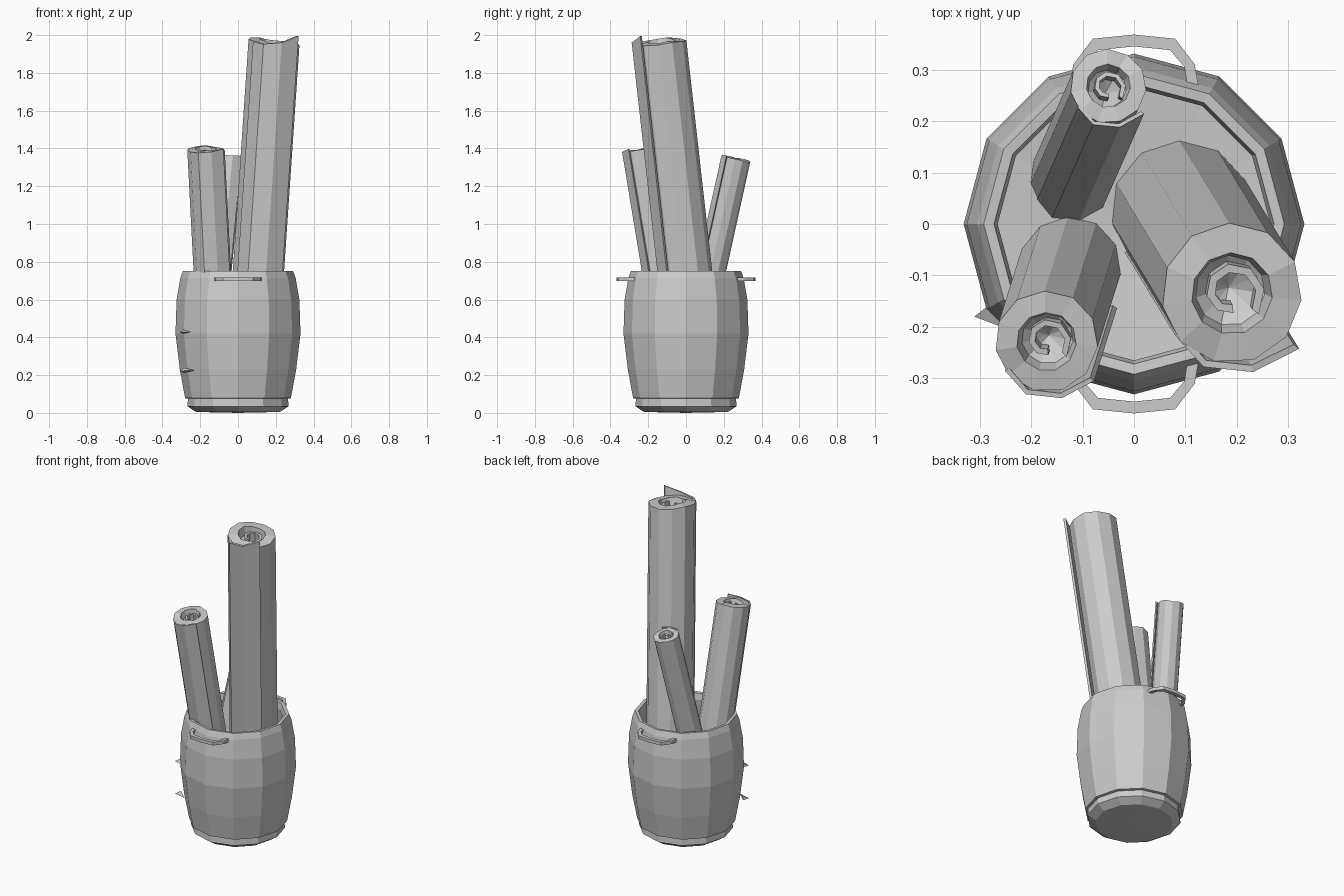
import bpy, bmesh, math, random
from mathutils import Vector

if "Cube" in bpy.data.objects:
    bpy.data.objects.remove(bpy.data.objects["Cube"])

random.seed(4)


def finish(name, bm):
    bmesh.ops.recalc_face_normals(bm, faces=bm.faces)
    me = bpy.data.meshes.new(name)
    bm.to_mesh(me)
    bm.free()
    ob = bpy.data.objects.new(name, me)
    bpy.context.collection.objects.link(ob)
    return ob


def bridge(bm, a, b, closed=True):
    n = len(a)
    for i in range(n if closed else n - 1):
        j = (i + 1) % n
        bm.faces.new((a[i], a[j], b[j], b[i]))


def fan(bm, ring, centre):
    c = bm.verts.new(centre)
    for i in range(len(ring)):
        bm.faces.new((ring[i], ring[(i + 1) % len(ring)], c))


# Barrel: 12-sided turned profile with rim, hollow top and inner floor
def barrel():
    profile = [(0.222, 0.005), (0.268, 0.035), (0.265, 0.075), (0.28, 0.078),
               (0.308, 0.23), (0.331, 0.42), (0.325, 0.60), (0.305, 0.715),
               (0.292, 0.75), (0.272, 0.748), (0.265, 0.71), (0.29, 0.56)]
    bm = bmesh.new()
    rings = []
    for r, z in profile:
        rings.append([bm.verts.new((r * math.cos(k * math.pi / 6),
                                    r * math.sin(k * math.pi / 6), z))
                      for k in range(12)])
    for a, b in zip(rings, rings[1:]):
        bridge(bm, a, b)
    fan(bm, rings[0], (0, 0, 0))
    fan(bm, rings[-1], (0, 0, 0.53))
    return finish("barrel", bm)


# Splinters: thin wedges lifting off the staves
def splinter(name, z, length, h):
    bm = bmesh.new()
    pts = [(-0.285, -0.16, z + h), (-0.31, -0.18, z - h * 0.2), (-0.285, -0.16, z - h),
           (-0.29 + length, -0.165 - length * 0.58, z)]
    v = [bm.verts.new(p) for p in pts]
    for f in ((0, 1, 3), (1, 2, 3), (0, 2, 1), (0, 3, 2)):
        bm.faces.new([v[i] for i in f])
    finish(name, bm)


# Handle: square bar swept along a flat bow
def handle(name, sy):
    outer = [(0.125, 0.27), (0.118, 0.31), (0.08, 0.36), (0, 0.368)]
    inner = [(0.103, 0.27), (0.098, 0.305), (0.07, 0.338), (0, 0.345)]
    full = [p + [(-x, y) for x, y in p[-2::-1]] for p in (outer, inner)]
    bm = bmesh.new()
    rails = [[bm.verts.new((x, y * sy, z)) for x, y in full[k]]
             for k, z in ((0, 0.698), (0, 0.718), (1, 0.718), (1, 0.698))]
    for i in range(4):
        bridge(bm, rails[i], rails[(i + 1) % 4], False)
    for e in (0, -1):
        bm.faces.new([r[e] for r in rails])
    finish(name, bm)


# Rolled scroll: outer wall with loose flap, broad end ring and spiral core
def scroll(name, base, top, R, lift, seam=-39):
    base, top = Vector(base), Vector(top)
    axis = (top - base).normalized()
    u = Vector((1, 0, 0))
    u = (u - axis * u.dot(axis)).normalized()
    w = axis.cross(u)
    bm = bmesh.new()

    def at(o, deg, r, dz=0.0):
        a = math.radians(deg)
        return bm.verts.new(o + (u * math.cos(a) + w * math.sin(a)) * r + axis * dz)

    # main tube
    n = 11
    angs = [seam + 360 * i / n for i in range(n)]
    jit = [random.uniform(-0.07, 0.07) * R for _ in angs]
    loops = []
    for o, r, d in ((base, R, 0), (top, R, 0), (top, R * 0.58, 0.04 * R),
                    (top, R * 0.5, -0.35 * R)):
        loops.append([at(o, a, r, d + (j if o is top else 0)) for a, j in zip(angs, jit)])
    for a, b in zip(loops, loops[1:]):
        bridge(bm, a, b)
    fan(bm, loops[0], base)
    fan(bm, loops[-1], top - axis * R * 0.75)

    # strip of paper with thickness, used for the flap and the inner coil
    def strip(angles, radii, thick, low, heights):
        k = len(angles)
        lines = [
            [at(low, angles[i], radii[i]) for i in range(k)],
            [at(top, angles[i], radii[i], heights[i]) for i in range(k)],
            [at(top, angles[i], radii[i] - thick, heights[i]) for i in range(k)],
            [at(low, angles[i], radii[i] - thick) for i in range(k)]]
        for i in range(4):
            bridge(bm, lines[i], lines[(i + 1) % 4], False)
        for e in (0, -1):
            bm.faces.new([ln[e] for ln in lines])

    strip([seam - 105, seam - 72, seam - 36, seam],
          [R * s for s in (1.0, 1.12, 1.15, 1.2)], R * 0.1, base,
          [0, 0, 0.3 * lift, lift])
    coil = [seam + 45 * i for i in range(8)]
    strip(coil, [R * (0.5 - 0.03 * i) for i in range(8)], R * 0.12,
          top - axis * R * 0.6, [-0.1 * R] * 8)
    finish(name, bm)


barrel()
splinter("upper_splinter", 0.43, 0.11, 0.012)
splinter("lower_splinter", 0.225, 0.06, 0.014)
handle("front_handle", -1)
handle("back_handle", 1)
scroll("large_scroll", (0.087, 0.035, 0.45), (0.19, -0.135, 1.965), 0.137, 0.05)
scroll("left_scroll", (-0.122, -0.075, 0.47), (-0.17, -0.228, 1.395), 0.1, 0.01)
scroll("back_scroll", (-0.135, 0.075, 0.47), (-0.05, 0.268, 1.345), 0.074, 0.01)
